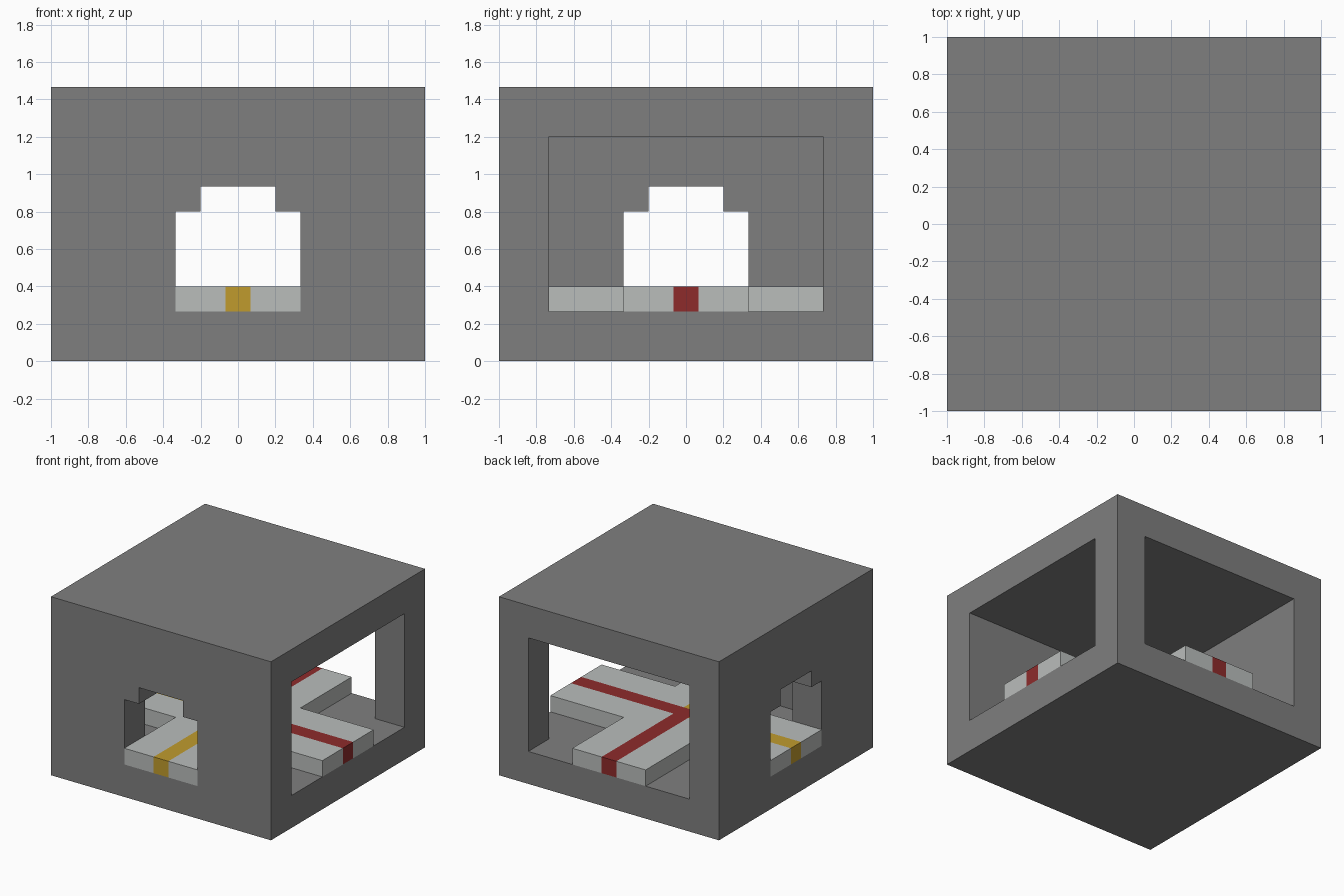
import bpy, bmesh
from mathutils import Matrix
from math import pi

cube = bpy.data.objects.get("Cube")
if cube:
    bpy.data.objects.remove(cube, do_unlink=True)


def material(name, rgb):
    m = bpy.data.materials.new(name)
    m.use_nodes = True
    m.diffuse_color = (*rgb, 1)
    m.node_tree.nodes["Principled BSDF"].inputs["Base Color"].default_value = (*rgb, 1)
    return m


stone = material("stone_grey", (0.212, 0.212, 0.212))
pale = material("pale_grey", (0.49, 0.51, 0.50))
red = material("red", (0.27, 0.024, 0.024))
yellow = material("yellow", (0.53, 0.33, 0.027))

OUT, INNER, HALF, STRIPE = 1.0, 0.7333, 0.3333, 0.0667
HEIGHT, FLOOR, SLAB_TOP, CEILING = 1.4667, 0.2667, 0.4, 1.2
PAST = 1.1  # how far cutters reach beyond the walls


def prism(name, outline, low, high, mats, matrix=Matrix()):
    """Extrude a flat outline from low to high, then place it."""
    bm = bmesh.new()
    face = bm.faces.new([bm.verts.new((x, y, low)) for x, y in outline])
    ext = bmesh.ops.extrude_face_region(bm, geom=[face])
    top = [v for v in ext["geom"] if isinstance(v, bmesh.types.BMVert)]
    bmesh.ops.translate(bm, verts=top, vec=(0, 0, high - low))
    bmesh.ops.transform(bm, matrix=matrix, verts=bm.verts)
    bmesh.ops.recalc_face_normals(bm, faces=bm.faces)
    return finish(name, bm, mats)


def finish(name, bm, mats):
    mesh = bpy.data.meshes.new(name)
    bm.to_mesh(mesh)
    bm.free()
    for m in mats:
        mesh.materials.append(m)
    obj = bpy.data.objects.new(name, mesh)
    bpy.context.collection.objects.link(obj)
    return obj


# Outer housing block
square = [(-OUT, -OUT), (OUT, -OUT), (OUT, OUT), (-OUT, OUT)]
housing = prism("housing", square, 0, HEIGHT, [stone])

# Room, open through the left and back walls
room_plan = [(-INNER, -INNER), (PAST, -INNER), (PAST, INNER),
             (INNER, INNER), (INNER, PAST), (-INNER, PAST)]
cutters = [prism("room_cutter", room_plan, FLOOR, CEILING, [stone])]

# Stepped doorways in the front and right walls
half_door = [(HALF, FLOOR), (HALF, 0.8), (0.2, 0.8), (0.2, 0.9333)]
door = half_door + [(-x, z) for x, z in reversed(half_door)]
upright = Matrix.Rotation(pi / 2, 4, "X")
for name, turn in (("front_door_cutter", 0), ("right_door_cutter", -pi / 2)):
    cutters.append(prism(name, door, 0.6, PAST, [stone],
                         Matrix.Rotation(turn, 4, "Z") @ upright))

# Cut the openings
for cutter in cutters:
    cutter.hide_render = True
    mod = housing.modifiers.new(cutter.name, "BOOLEAN")
    mod.operation = "DIFFERENCE"
    mod.solver = "EXACT"
    mod.object = cutter
bpy.context.view_layer.update()
graph = bpy.context.evaluated_depsgraph_get()
cut_mesh = bpy.data.meshes.new_from_object(housing.evaluated_get(graph))
housing.modifiers.clear()
housing.data = cut_mesh
for cutter in cutters:
    bpy.data.objects.remove(cutter, do_unlink=True)

# Crossing slab: a plus-shaped grid split along its stripes
lines = [-OUT, -HALF, -STRIPE, STRIPE, HALF, OUT]
bm = bmesh.new()
for x0, x1 in zip(lines, lines[1:]):
    for y0, y1 in zip(lines, lines[1:]):
        if min(abs(x0 + x1), abs(y0 + y1)) / 2 < HALF:
            bm.faces.new([bm.verts.new((x, y, FLOOR))
                          for x, y in ((x0, y0), (x1, y0), (x1, y1), (x0, y1))])
bmesh.ops.remove_doubles(bm, verts=bm.verts, dist=0.001)
ext = bmesh.ops.extrude_face_region(bm, geom=bm.faces[:])
bmesh.ops.translate(bm, vec=(0, 0, SLAB_TOP - FLOOR),
                    verts=[v for v in ext["geom"] if isinstance(v, bmesh.types.BMVert)])
bmesh.ops.recalc_face_normals(bm, faces=bm.faces)

# Stripes: red towards the left and back, yellow towards the right and front
for f in bm.faces:
    c = f.calc_center_median()
    if min(abs(c.x), abs(c.y)) < STRIPE / 2:
        f.material_index = 1 if c.x + c.y > -STRIPE / 2 else 2
finish("crossing_slab", bm, [pale, red, yellow])
